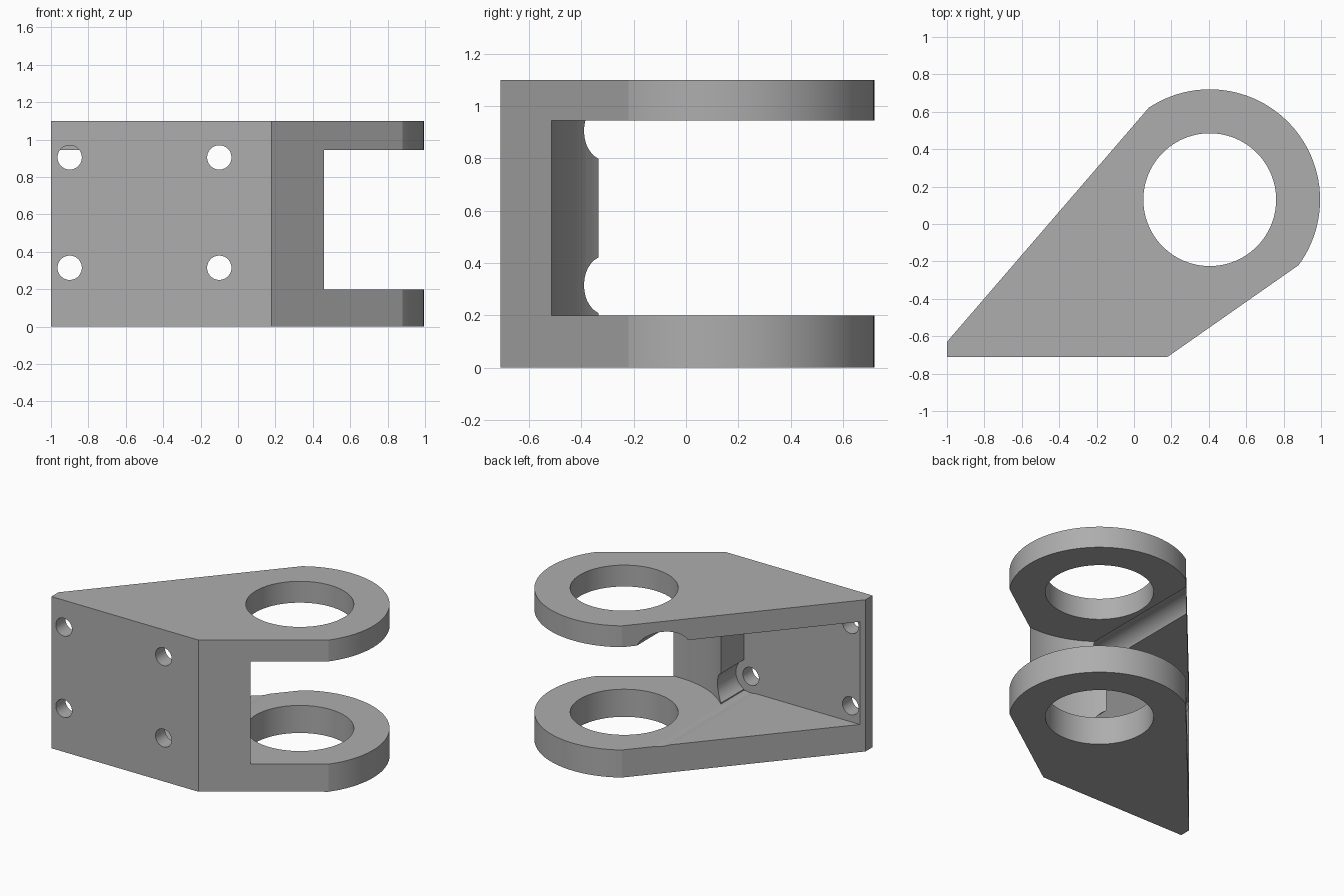
import bpy, bmesh, math
from mathutils import Matrix, Vector

if "Cube" in bpy.data.objects:
    bpy.data.objects.remove(bpy.data.objects["Cube"])

HEIGHT = 1.10
FLOOR, CEILING = 0.20, 0.945      # faces of the two lugs
PLATE_Y = -0.60                   # inner face of the mounting plate
RING = Vector((0.405, 0.13))      # axis of the two rings

grey = bpy.data.materials.new("metal grey")
grey.use_nodes = True
colour = (0.42, 0.42, 0.42, 1)
grey.diffuse_color = colour
grey.node_tree.nodes["Principled BSDF"].inputs["Base Color"].default_value = colour


def make(name, bm):
    bmesh.ops.recalc_face_normals(bm, faces=bm.faces)
    mesh = bpy.data.meshes.new(name)
    bm.to_mesh(mesh)
    bm.free()
    mesh.materials.append(grey)
    obj = bpy.data.objects.new(name, mesh)
    bpy.context.collection.objects.link(obj)
    return obj


def prism(name, points, z0, z1):
    bm = bmesh.new()
    face = bm.faces.new([bm.verts.new((x, y, z0)) for x, y in points])
    new = bmesh.ops.extrude_face_region(bm, geom=[face])["geom"]
    bmesh.ops.translate(bm, vec=(0, 0, z1 - z0),
                        verts=[v for v in new if isinstance(v, bmesh.types.BMVert)])
    return make(name, bm)


def arc(radius, start, end, steps):
    angles = [start + (end - start) * i / steps for i in range(steps + 1)]
    return [(RING.x + radius * math.cos(a), RING.y + radius * math.sin(a)) for a in angles]


def drill(name, x, z, radius, y0, y1):
    bm = bmesh.new()
    place = Matrix.Translation((x, (y0 + y1) / 2, z)) @ Matrix.Rotation(math.pi / 2, 4, "X")
    bmesh.ops.create_cone(bm, cap_ends=True, segments=48, radius1=radius,
                          radius2=radius, depth=y1 - y0, matrix=place)
    return make(name, bm)


# Solid body: mounting foot blending into the round end
nose = arc(0.59, math.atan2(-0.35, 0.475), math.atan2(0.49, -0.325), 48)
bracket = prism("bracket", [(-1, -0.71), (0.18, -0.71)] + nose + [(-1, -0.63)], 0, HEIGHT)

# Cutters: ring bore, round clearance, and pocket behind the plate
full = 2 * math.pi
cutters = [
    prism("ring_bore", arc(0.355, 0, full, 96)[:-1], -0.1, HEIGHT + 0.1),
    prism("round_clearance", arc(0.647, 0, full, 96)[:-1], FLOOR, CEILING),
    prism("pocket", [(-1.2, PLATE_Y), (-0.045, PLATE_Y), (-0.045, 1), (-1.2, 1)],
          FLOOR, CEILING),
]

# Bolt holes, with long tool clearance for the inner pair
for z in (0.315, 0.905):
    for x in (-0.9, -0.1):
        cutters.append(drill("bolt_hole", x, z, 0.065, -0.8, PLATE_Y + 0.005))
    cutters.append(drill("tool_clearance", -0.1, z, 0.12, PLATE_Y, 1))

bpy.ops.object.select_all(action="DESELECT")
bpy.context.view_layer.objects.active = bracket
bracket.select_set(True)
for cutter in cutters:
    cutter.hide_render = True
    mod = bracket.modifiers.new(cutter.name, "BOOLEAN")
    mod.operation = "DIFFERENCE"
    mod.solver = "EXACT"
    mod.object = cutter
    bpy.ops.object.modifier_apply(modifier=mod.name)
    bpy.data.objects.remove(cutter)

bpy.ops.object.shade_smooth_by_angle(angle=math.radians(12))
